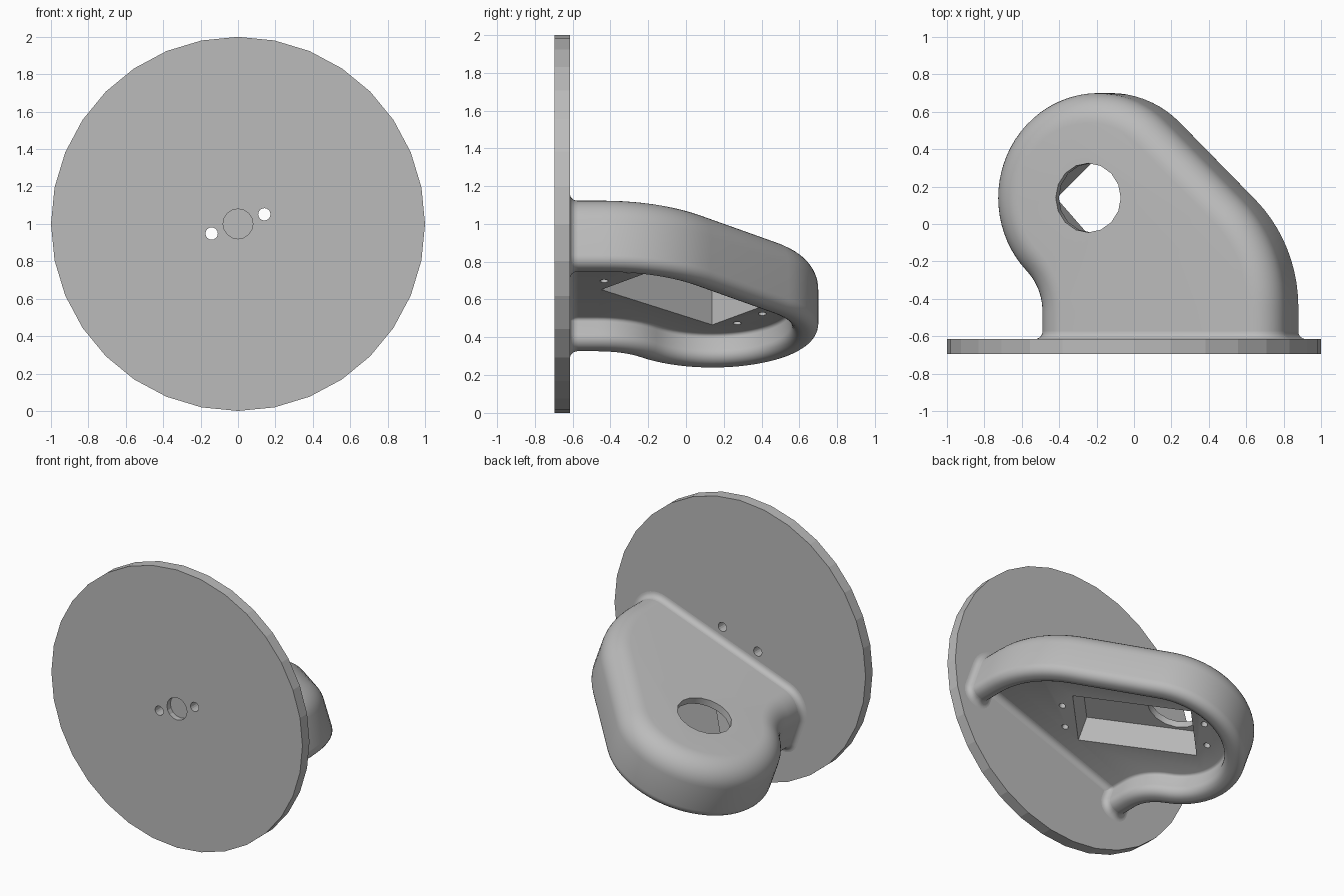
import bpy, bmesh, math
from mathutils import Matrix, Vector

if "Cube" in bpy.data.objects:
    bpy.data.objects.remove(bpy.data.objects["Cube"])

grey = bpy.data.materials.new("plain_grey")
grey.use_nodes = True
GREY = (0.5, 0.5, 0.5, 1)
grey.diffuse_color = GREY
grey.node_tree.nodes["Principled BSDF"].inputs["Base Color"].default_value = GREY

# The bracket lives in a frame tilted about the disc axis
TILT = Matrix.Translation((0, 0, 1)) @ Matrix.Rotation(math.radians(-20), 4, 'Y')
TOP, FLOOR, RIM = -0.10, -0.36, -0.515
WALL, DISC_BACK, DISC_FRONT = 0.14, -0.615, -0.695


def finish(name, bm, matrix=Matrix()):
    bmesh.ops.recalc_face_normals(bm, faces=bm.faces)
    mesh = bpy.data.meshes.new(name)
    bm.transform(matrix)
    bm.to_mesh(mesh)
    bm.free()
    mesh.materials.append(grey)
    ob = bpy.data.objects.new(name, mesh)
    bpy.context.collection.objects.link(ob)
    return ob


def select(ob):
    bpy.ops.object.select_all(action='DESELECT')
    ob.select_set(True)
    bpy.context.view_layer.objects.active = ob


def smooth(ob, angle=35):
    select(ob)
    bpy.ops.object.shade_smooth_by_angle(angle=math.radians(angle))


def cylinder(name, radius, depth, sides, matrix):
    bm = bmesh.new()
    bmesh.ops.create_cone(bm, cap_ends=True, segments=sides, radius1=radius,
                          radius2=radius, depth=depth)
    return finish(name, bm, matrix)


def cut(ob, cutters):
    for cutter in cutters:
        cutter.hide_render = True
        mod = ob.modifiers.new("cut", 'BOOLEAN')
        mod.operation, mod.solver, mod.object = 'DIFFERENCE', 'EXACT', cutter
        select(ob)
        bpy.ops.object.modifier_apply(modifier=mod.name)
        bpy.data.objects.remove(cutter)


def arc(cx, cy, r, a0, a1, n, flip=1):
    """Points with unit direction along an arc; flip=-1 for concave outlines."""
    out = []
    for i in range(n + 1):
        a = math.radians(a0 + (a1 - a0) * i / n)
        d = Vector((math.cos(a), math.sin(a)))
        out.append((Vector((cx, cy)) + d * r, d * flip))
    return out


# Plan outline of the bracket: flank, round nose, concave neck
END = DISC_BACK - 0.035
flank = arc(-0.034, -0.445, 0.8, 0, 46, 10)
nose = arc(-0.297, 0.14, 0.56, 46, 225, 36)
p, d = nose[-1]
neck_centre = p + d * 0.3
neck = arc(neck_centre.x, neck_centre.y, 0.3, 45, 0, 10, -1)
outline = flank + nose + neck[1:]
outline.insert(0, (Vector((flank[0][0].x, END)), flank[0][1]))
outline.append((Vector((neck[-1][0].x, END)), neck[-1][1]))


# Wall section as (inset, height): shoulder, rounded rim, pocket corner
def section(inset, height, r, a0, a1, n):
    return [(inset - d.x * r, height + d.y * r)
            for _, d in arc(0, 0, 1, a0, a1, n)]


levels = (section(0.16, TOP - 0.16, 0.16, 90, 0, 10)
          + section(0.06, RIM + 0.06, 0.06, 0, -90, 6)
          + section(WALL - 0.06, RIM + 0.06, 0.06, -90, -180, 6)
          + section(WALL + 0.02, FLOOR - 0.02, 0.02, 0, 90, 3))

bm = bmesh.new()
grid = []
for inset, w in levels:
    row = []
    for p, d in outline:
        q = p - d * inset
        row.append(bm.verts.new((q.x, q.y, w)))
    grid.append(row)
for a, b in zip(grid, grid[1:]):
    for i in range(len(a) - 1):
        bm.faces.new((a[i], a[i + 1], b[i + 1], b[i]))
bm.faces.new(grid[0])
bm.faces.new(grid[-1])
root = [row[0] for row in grid] + [row[-1] for row in reversed(grid)]
bm.faces.new(root)
loop = [Vector((v.co.x, v.co.z)) for v in root]
bracket = finish("bracket_body", bm, TILT)

# Motor cutout, round shaft opening and blind screw holes
along = Vector((-0.68, 0.733, 0)).normalized()
side = Vector((along.y, -along.x, 0))
centre = Vector((-0.15, -0.015, 0))
bm = bmesh.new()
bmesh.ops.create_cube(bm, size=1)
turn = Matrix.Rotation(math.atan2(along.y, along.x), 4, 'Z')
place = Matrix.Translation(centre + Vector((0, 0, -0.30)))
cutters = [finish("motor_cutter", bm,
                  TILT @ place @ turn @ Matrix.Diagonal((0.8, 0.41, 0.3, 1)))]
cutters.append(cylinder("shaft_cutter", 0.185, 0.2, 16,
                        TILT @ Matrix.Translation((-0.297, 0.14, -0.1))))
for s in (-1, 1):
    for t in (-1, 1):
        spot = centre + along * 0.48 * s + side * 0.098 * t
        spot.z = FLOOR
        cutters.append(cylinder("screw_cutter", 0.022, 0.24, 12,
                                TILT @ Matrix.Translation(spot)))
cut(bracket, cutters)
smooth(bracket)

# Mounting disc with a blind centre recess and two through holes
FACE = Matrix.Rotation(math.radians(90), 4, 'X')
mid = (DISC_BACK + DISC_FRONT) / 2
disc = cylinder("mounting_disc", 1, DISC_BACK - DISC_FRONT, 32,
                Matrix.Translation((0, mid, 1)) @ FACE)
cutters = [cylinder("recess_cutter", 0.08, 0.08, 16,
                    Matrix.Translation((0, DISC_FRONT, 1)) @ FACE)]
for s in (-1, 1):
    cutters.append(cylinder("bolt_cutter", 0.033, 0.3, 16,
                            TILT @ Matrix.Translation((0.15 * s, mid, 0)) @ FACE))
cut(disc, cutters)

# Concave fillet where the bracket meets the disc
area = sum(a.x * b.y - a.y * b.x for a, b in zip(loop, loop[1:] + loop[:1]))
sign = 1 if area > 0 else -1
pts = [p for i, p in enumerate(loop) if (p - loop[i - 1]).length > 1e-5]
R = 0.04
bm = bmesh.new()
rows = []
for i, p in enumerate(pts):
    e1 = (p - pts[i - 1]).normalized()
    e2 = (pts[(i + 1) % len(pts)] - p).normalized()
    n1, n2 = (Vector((e.y, -e.x)) * sign for e in (e1, e2))
    n = (n1 + n2) / (1 + n1.dot(n2))
    row = []
    for k in range(7):
        a = math.radians(15 * k)
        q = p + n * R * (1 - math.cos(a))
        row.append(bm.verts.new((q.x, DISC_BACK + R * (1 - math.sin(a)), q.y)))
    rows.append(row)
for i, b in enumerate(rows):
    a = rows[i - 1]
    for k in range(6):
        bm.faces.new((a[k], b[k], b[k + 1], a[k + 1]))
fillet = finish("root_fillet", bm, TILT)
smooth(fillet)
